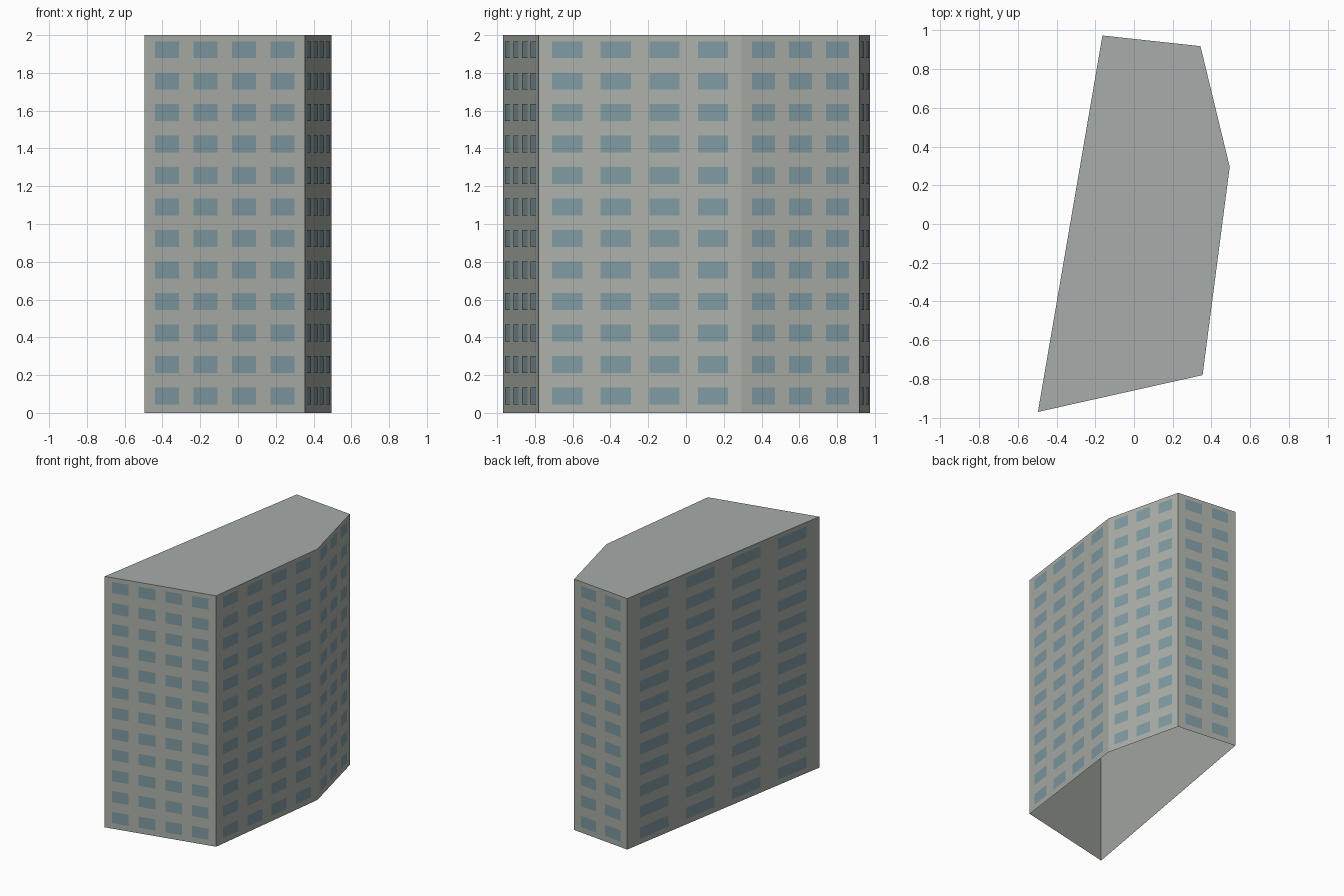
import bpy
import bmesh
from mathutils import Vector

cube = bpy.data.objects.get("Cube")
if cube:
    bpy.data.objects.remove(cube, do_unlink=True)

HEIGHT = 2.0
FLOORS = 12
OUTLINE = [Vector(p) for p in (
    (-0.496, -0.97, 0), (0.354, -0.78, 0), (0.494, 0.295, 0),
    (0.343, 0.918, 0), (-0.163, 0.973, 0))]
WALLS = {"front": 4, "left": 4, "back_left": 3, "back": 2, "right": 4}  # window columns


def material(name, rgb):
    mat = bpy.data.materials.new(name)
    mat.use_nodes = True
    mat.diffuse_color = (*rgb, 1)
    mat.node_tree.nodes["Principled BSDF"].inputs["Base Color"].default_value = (*rgb, 1)
    return mat


def mesh_object(name, quads, mat):
    bm = bmesh.new()
    for corners in quads:
        bm.faces.new([bm.verts.new(c) for c in corners])
    mesh = bpy.data.meshes.new(name)
    bm.to_mesh(mesh)
    bm.free()
    mesh.materials.append(mat)
    obj = bpy.data.objects.new(name, mesh)
    bpy.context.collection.objects.link(obj)


def panel(a, b, low, high):
    """Upright rectangle over the ground line a-b."""
    up = Vector((0, 0, 1))
    return [a + up * low, b + up * low, b + up * high, a + up * high]


concrete = material("warm grey concrete", (0.41, 0.43, 0.395))
roofing = material("cool grey roof", (0.385, 0.415, 0.40))
glass = material("blue grey glass", (0.215, 0.325, 0.365))

# Walls with thin window plates; the underside stays open
for i, (side, columns) in enumerate(WALLS.items()):
    a, b = OUTLINE[i], OUTLINE[(i + 1) % len(OUTLINE)]
    mesh_object(side + "_wall", [panel(a, b, 0, HEIGHT)], concrete)

    along = b - a
    outward = Vector((along.y, -along.x, 0)).normalized() * 0.002
    width = 1 / (1.61 * columns + 0.28)
    storey = HEIGHT / FLOORS
    windows = []
    for column in range(columns):
        start = width * (0.445 + 1.61 * column)
        p = a + along * start + outward
        q = a + along * (start + width) + outward
        for floor in range(FLOORS):
            sill = floor * storey + 0.045
            windows.append(panel(p, q, sill, sill + 0.089))
    mesh_object(side + "_windows", windows, glass)

# Flat roof
mesh_object("roof", [[p + Vector((0, 0, HEIGHT)) for p in OUTLINE]], roofing)
